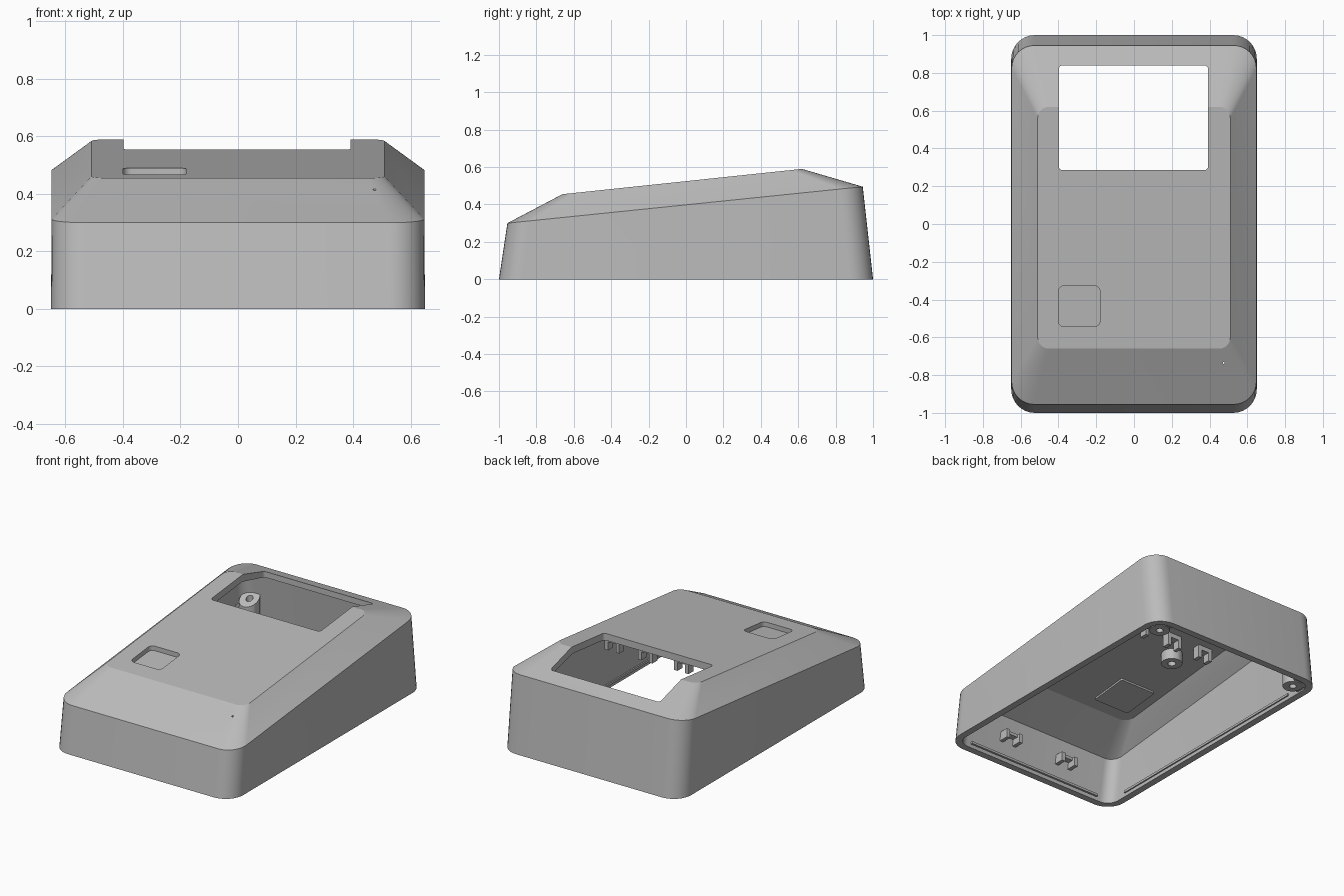
import bpy, bmesh
from math import pi, cos, sin, radians
from mathutils import Vector, Matrix

cube = bpy.data.objects.get("Cube")
if cube:
    bpy.data.objects.remove(cube, do_unlink=True)

grey = bpy.data.materials.new("Mid grey plastic")
grey.use_nodes = True
colour = (0.5, 0.5, 0.5, 1)
grey.diffuse_color = colour
grey.node_tree.nodes["Principled BSDF"].inputs["Base Color"].default_value = colour

WALL = 0.045
SLOPE = 0.1055


def deck(y):
    """Height of the sloping top plate."""
    return 0.5246 + SLOPE * y


def shoulder(y):
    """Height of the edge above the side walls."""
    return 0.398 + 0.1026 * y


def finish(name, bm):
    bmesh.ops.recalc_face_normals(bm, faces=bm.faces)
    mesh = bpy.data.meshes.new(name)
    bm.to_mesh(mesh)
    bm.free()
    mesh.materials.append(grey)
    ob = bpy.data.objects.new(name, mesh)
    bpy.context.collection.objects.link(ob)
    return ob


def activate(ob):
    bpy.ops.object.select_all(action='DESELECT')
    ob.select_set(True)
    bpy.context.view_layer.objects.active = ob


def smooth(ob):
    activate(ob)
    bpy.ops.object.shade_smooth_by_angle(angle=radians(15))


def ring(bm, cx, cy, hx, hy, r, height, steps=8):
    """Rounded rectangle whose height follows a function of y."""
    verts = []
    for k, (sx, sy) in enumerate([(1, 1), (-1, 1), (-1, -1), (1, -1)]):
        for i in range(steps + 1):
            a = (k + i / steps) * pi / 2
            x = cx + sx * (hx - r) + r * cos(a)
            y = cy + sy * (hy - r) + r * sin(a)
            verts.append(bm.verts.new((x, y, height(y))))
    return verts


def bridge(bm, a, b):
    for i in range(len(a)):
        j = (i + 1) % len(a)
        bm.faces.new((a[i], a[j], b[j], b[i]))


def prism(name, cx, cy, hx, hy, r, low, high):
    bm = bmesh.new()
    a = ring(bm, cx, cy, hx, hy, r, low)
    b = ring(bm, cx, cy, hx, hy, r, high)
    bridge(bm, a, b)
    bm.faces.new(a)
    bm.faces.new(b)
    return finish(name, bm)


def boxes(name, parts):
    """One object from (centre, size) boxes."""
    bm = bmesh.new()
    for centre, size in parts:
        bmesh.ops.create_cube(bm, size=1, matrix=Matrix.Translation(centre)
                              @ Matrix.Diagonal(Vector(size)).to_4x4())
    return finish(name, bm)


def tube(name, x, y, r, hole, low, high):
    bm = bmesh.new()
    rings = [ring(bm, x, y, q, q, q * 0.999, h, 6)
             for q, h in ((r, low), (r, high), (hole, high), (hole, low))]
    for i in range(4):
        bridge(bm, rings[i], rings[(i + 1) % 4])
    ob = finish(name, bm)
    smooth(ob)
    return ob


def cut(target, cutter):
    mod = target.modifiers.new("cut", 'BOOLEAN')
    mod.operation = 'DIFFERENCE'
    mod.solver = 'EXACT'
    mod.object = cutter
    activate(target)
    bpy.ops.object.modifier_apply(modifier=mod.name)
    bpy.data.objects.remove(cutter, do_unlink=True)


# Hollow housing: outer skin, inner skin and the bottom rim between them
bm = bmesh.new()
skins = []
for t in (0, WALL):
    base = ring(bm, 0, 0, 0.65 - t, 1 - t, 0.125 - t, lambda y: 0)
    edge = ring(bm, 0, -0.005, 0.648 - t, 0.95 - t, 0.12 - t,
                lambda y: shoulder(y) - t * 0.4)
    top = ring(bm, 0, -0.02, 0.51 - t * 0.4, 0.64 - t * 0.2, 0.06,
               lambda y: deck(y) - t)
    bridge(bm, base, edge)
    bridge(bm, edge, top)
    bm.faces.new(top)
    skins.append(base)
bridge(bm, *skins)
housing = finish("housing", bm)

# Display window, key recess and pinhole
cut(housing, prism("window_cutter", -0.003, 0.5625, 0.395, 0.2775, 0.02,
                   lambda y: 0.3, lambda y: 0.8))
cut(housing, prism("recess_cutter", -0.29, -0.435, 0.11, 0.108, 0.03,
                   lambda y: deck(y) - 0.03, lambda y: deck(y) + 0.1))
cut(housing, prism("pinhole_cutter", 0.475, -0.735, 0.005, 0.005, 0.004,
                   lambda y: 0.3, lambda y: 0.6))
smooth(housing)

# Raised pad under the key recess
prism("recess_pad", -0.29, -0.435, 0.13, 0.128, 0.01,
      lambda y: deck(y) - WALL - 0.012, lambda y: deck(y) - WALL + 0.005)

# Screw posts and webs in the rear corners, bosses under the top plate
for side, s in (("left", 1), ("right", -1)):
    tube(side + "_rear_post", s * 0.53, 0.875, 0.062, 0.022,
         lambda y: 0.004, lambda y: 0.3 + 0.5 * (y - 0.875))
    boxes(side + "_rear_web", [((s * 0.594, 0.875, 0.13), (0.03, 0.08, 0.24)),
                               ((s * 0.53, 0.945, 0.13), (0.08, 0.03, 0.24)),
                               ((s * 0.583, 0.925, 0.03), (0.06, 0.05, 0.05))])
    tube(side + "_top_boss", s * 0.25, 0.06, 0.065, 0.025,
         lambda y: 0.42, lambda y: deck(y) - WALL + 0.01)

# Forked brackets in a row in front of the window
for i, x in enumerate((-0.37, -0.13, 0.13, 0.37)):
    legs = [((x + d, 0.21, 0.47), (0.025, 0.05, 0.1)) for d in (-0.04, 0.04)]
    boxes(f"window_bracket_{i + 1}", legs + [((x, 0.21, 0.5), (0.1, 0.05, 0.05))])

# Forked clips on the inside of the front wall
for side, x in (("left", 0.22), ("right", -0.22)):
    arms = [((x + d, -0.905, 0.15), (0.025, 0.07, 0.06)) for d in (-0.05, 0.05)]
    boxes(side + "_front_clip", arms + [((x, -0.915, 0.172), (0.12, 0.05, 0.02))])

# Snap ridges just inside the bottom rim
boxes("snap_ridges", [((0, -0.948, 0.03), (1.0, 0.02, 0.015)),
                      ((0.604, -0.03, 0.03), (0.016, 1.55, 0.015)),
                      ((-0.604, -0.03, 0.03), (0.016, 1.55, 0.015))])
